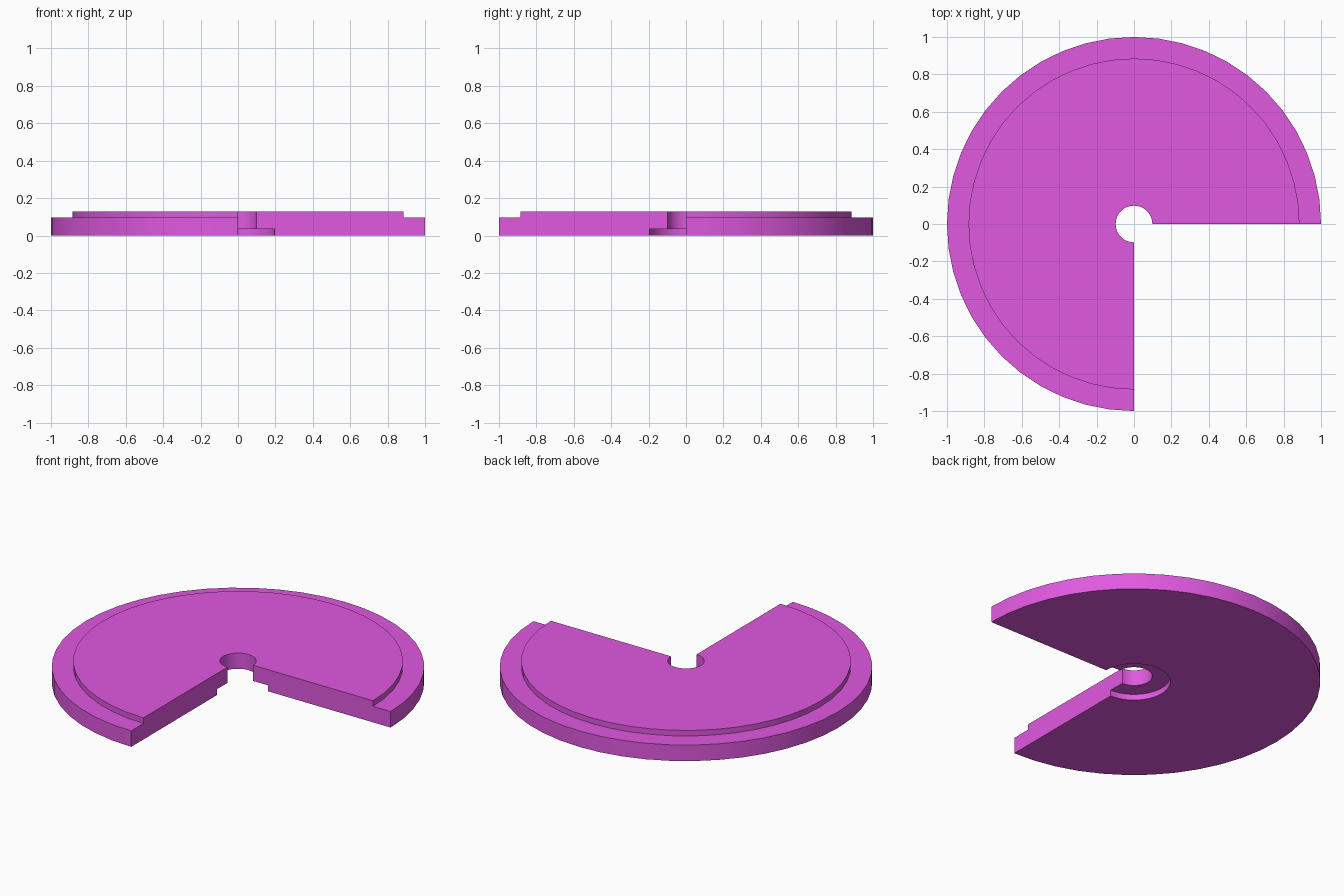
import bpy, bmesh, math

if "Cube" in bpy.data.objects:
    bpy.data.objects.remove(bpy.data.objects["Cube"])

STEPS = 36                      # facets around the three-quarter sweep
SWEEP = math.radians(270)

# Cross-section (radius, height): bore, bottom counterbore, stepped rim
PROFILE = [(0.195, 0.0), (1.0, 0.0), (1.0, 0.095), (0.885, 0.095),
           (0.885, 0.128), (0.098, 0.128), (0.098, 0.035), (0.195, 0.035)]

# Sweep the cross-section around z
bm = bmesh.new()
rings = []
for i in range(STEPS + 1):
    a = SWEEP * i / STEPS
    rings.append([bm.verts.new((r * math.cos(a), r * math.sin(a), z))
                  for r, z in PROFILE])
n = len(PROFILE)
for a, b in zip(rings, rings[1:]):
    for j in range(n):
        k = (j + 1) % n
        bm.faces.new((a[j], b[j], b[k], a[k]))

# Flat cut faces at both ends of the sweep
bm.faces.new(rings[0])
bm.faces.new(rings[-1][::-1])
bmesh.ops.recalc_face_normals(bm, faces=bm.faces)

mesh = bpy.data.meshes.new("cutaway_disc")
bm.to_mesh(mesh)
bm.free()
disc = bpy.data.objects.new("cutaway_disc", mesh)
bpy.context.collection.objects.link(disc)

# Magenta colour
mat = bpy.data.materials.new("magenta")
mat.diffuse_color = (0.75, 0.1, 0.75, 1.0)
mat.use_nodes = True
mat.node_tree.nodes["Principled BSDF"].inputs["Base Color"].default_value = mat.diffuse_color
mesh.materials.append(mat)

# Smooth round walls, sharp steps
bpy.context.view_layer.objects.active = disc
disc.select_set(True)
bpy.ops.object.shade_smooth_by_angle(angle=math.radians(30))
